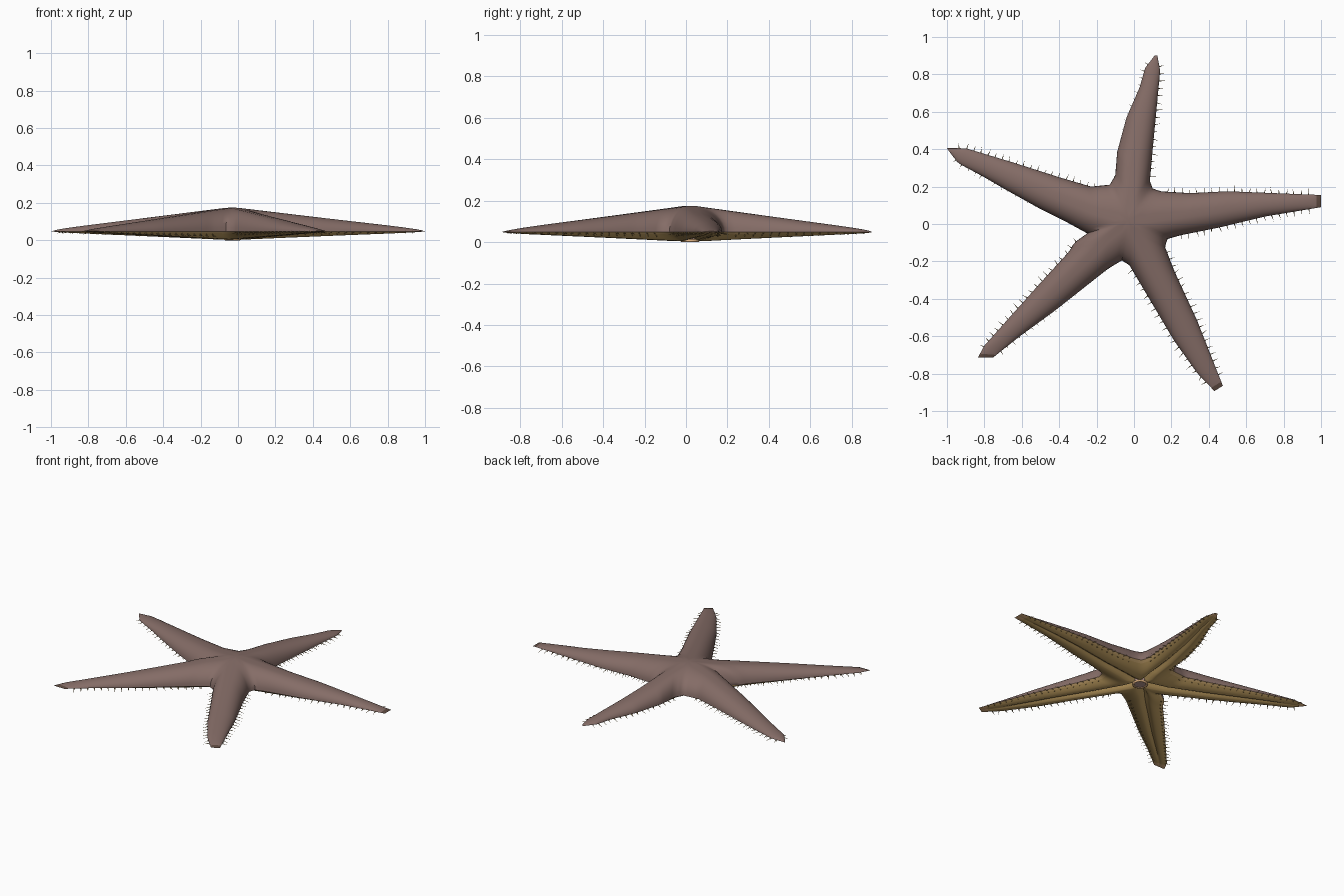
import bpy, bmesh, math, random
from mathutils import Vector

if "Cube" in bpy.data.objects:
    bpy.data.objects.remove(bpy.data.objects["Cube"])
random.seed(4)

ROWS, COLS = 36, 9
EDGE_Z, TOP_Z, LOW_Z = 0.048, 0.175, 0.004
CENTRE = Vector((-0.03, 0.02))


def material(name, rgb):
    m = bpy.data.materials.new(name)
    m.use_nodes = True
    m.diffuse_color = (*rgb, 1)
    m.node_tree.nodes["Principled BSDF"].inputs["Base Color"].default_value = (*rgb, 1)
    return m


mauve = material("mauve skin", (0.235, 0.152, 0.135))
ochre = material("ochre underside", (0.58, 0.375, 0.13))
rim_tan = material("rim tan", (0.68, 0.44, 0.18))
tip_tan = material("tip tan", (0.8, 0.48, 0.24))
tip_brown = material("tip brown", (0.11, 0.068, 0.052))
mouth_pink = material("mouth pink", (0.5, 0.33, 0.29))
spine_olive = material("spine olive", (0.3, 0.2, 0.075))

# Notches between neighbouring arms
right_front, right_back = (0.18, -0.08), (0.10, 0.19)
left_back, left_front = (-0.13, 0.21), (-0.25, -0.05)
front = (-0.065, -0.195)

# Both edges of each arm, from notch to tip corner
right_arm = (
    [right_front, (0.25, -0.06), (0.45, -0.02), (0.7, 0.04), (1, 0.09)],
    [right_back, (0.14, 0.175), (0.3, 0.165), (0.5, 0.175), (1, 0.155)])
back_arm = (
    [right_back, (0.085, 0.23), (0.1, 0.4), (0.14, 0.82), (0.125, 0.9)],
    [left_back, (-0.1, 0.26), (-0.09, 0.385), (-0.04, 0.57), (0.03, 0.73),
     (0.06, 0.835), (0.11, 0.9)])
left_arm = (
    [left_back, (-0.23, 0.2), (-0.4, 0.25), (-0.65, 0.33), (-0.9, 0.405), (-1, 0.405)],
    [left_front, (-0.36, 0.01), (-0.5, 0.08), (-0.68, 0.18), (-0.8, 0.25),
     (-0.94, 0.325), (-0.99, 0.39)])
front_left_arm = (
    [left_front, (-0.32, -0.1), (-0.345, -0.145), (-0.505, -0.32), (-0.8, -0.65), (-0.835, -0.715)],
    [front, (-0.14, -0.24), (-0.425, -0.465), (-0.61, -0.6), (-0.755, -0.715)])
front_right_arm = (
    [front, (-0.025, -0.22), (0.07, -0.38), (0.215, -0.625), (0.34, -0.8), (0.43, -0.893)],
    [right_front, (0.165, -0.12), (0.215, -0.25), (0.335, -0.51), (0.475, -0.865)])
ARMS = [right_arm, back_arm, left_arm, front_left_arm, front_right_arm]
BLUNT_ARMS = [right_arm, front_left_arm, front_right_arm]
TUCKED_ARMS = [back_arm, left_arm, front_left_arm]


def along(points, t):
    """Point at fraction t of a polyline's length."""
    pts = [Vector(p) for p in points]
    left = t * sum((b - a).length for a, b in zip(pts, pts[1:]))
    for a, b in zip(pts, pts[1:]):
        step = (b - a).length
        if left <= step:
            return a.lerp(b, left / step)
        left -= step
    return pts[-1]


def ridge(arm, t):
    """Middle line of an arm, drawn in to the body centre."""
    def middle(s):
        return (along(arm[0], s) + along(arm[1], s)) / 2
    return middle(t) + (CENTRE - middle(0)) * (1 - t) ** 3


def surface(arm, side, t, u, top):
    """Skin point: t runs to the tip, u from the middle line to the edge."""
    mid = ridge(arm, t)
    reach = min(1, (mid - CENTRE).length / (ridge(arm, 1) - CENTRE).length)
    close = math.sqrt(max(0, 1 - t ** 16))
    if top:
        z = EDGE_Z + (TOP_Z - EDGE_Z) * (1 - 0.93 * reach) * math.sqrt(max(0, 1 - u * u)) * close
    else:
        depth = (EDGE_Z - LOW_Z) * (1 - 0.9 * reach) * close
        bulge = math.sin(math.pi / 2 * min(1, (1 - u) / 0.7))
        groove = 0.6 * max(0, 1 - u / 0.25)
        z = EDGE_Z - depth * (bulge - groove)
    p = mid.lerp(along(arm[side], t), u)
    return Vector((p.x, p.y, z))


def skin_colour(arm, i, j, top):
    """Material slot by side, nearness to the tip and nearness to the edge."""
    if top:
        return 4 if arm in BLUNT_ARMS and i == ROWS - 1 else 0
    if i >= ROWS - 2:
        return 3
    return 2 if j == COLS - 1 else 1


def finish(bm, name, mats, angle=50):
    mesh = bpy.data.meshes.new(name)
    for m in mats:
        mesh.materials.append(m)
    bm.to_mesh(mesh)
    bm.free()
    ob = bpy.data.objects.new(name, mesh)
    bpy.context.collection.objects.link(ob)
    bpy.ops.object.select_all(action='DESELECT')
    ob.select_set(True)
    bpy.context.view_layer.objects.active = ob
    bpy.ops.object.shade_smooth_by_angle(angle=math.radians(angle))


# Body: every half arm is a grid above and a grid below
bm = bmesh.new()
for arm in ARMS:
    for side in (0, 1):
        for top in (True, False):
            us = [j / COLS for j in range(COLS + 1)]
            if top:
                us = [math.sin(math.pi / 2 * u) for u in us]
            grid = [[bm.verts.new(surface(arm, side, i / ROWS, u, top)) for u in us]
                    for i in range(ROWS + 1)]
            for i in range(ROWS):
                for j in range(COLS):
                    f = bm.faces.new((grid[i][j], grid[i + 1][j],
                                      grid[i + 1][j + 1], grid[i][j + 1]))
                    f.material_index = skin_colour(arm, i, j, top)
bmesh.ops.remove_doubles(bm, verts=bm.verts, dist=0.0004)
bmesh.ops.recalc_face_normals(bm, faces=bm.faces)
finish(bm, "body", [mauve, ochre, rim_tan, tip_tan, tip_brown])


def add_spine(bm, base, direction, length, radius):
    """Thin pointed spine."""
    turn = direction.to_track_quat('Z', 'Y')
    ring = [bm.verts.new(base + turn @ Vector((radius * math.cos(a), radius * math.sin(a), 0)))
            for a in (k * math.tau / 4 for k in range(4))]
    point = bm.verts.new(base + direction * length)
    for k in range(4):
        bm.faces.new((ring[k], ring[(k + 1) % 4], point))
    bm.faces.new(ring[::-1])


# Spines: a fringe along the edges and a short row just inside it below
fringe, under = bmesh.new(), bmesh.new()
for arm in ARMS:
    for side in (0, 1):
        tucked = side == 1 and arm in TUCKED_ARMS
        length = sum((Vector(b) - Vector(a)).length for a, b in zip(arm[side], arm[side][1:]))
        count = int(length / 0.042)
        for k in range(1, count):
            t = 0.05 + 0.92 * k / count
            tangent = along(arm[side], t + 0.02) - along(arm[side], t - 0.02)
            out = Vector((tangent.y, -tangent.x, 0)).normalized()
            if side:
                out = -out
            out += Vector((random.uniform(-0.25, 0.25), random.uniform(-0.25, 0.25), -0.25))
            base = surface(arm, side, t, 0.72 if tucked else 0.95, False)
            add_spine(fringe, base, out.normalized(), random.uniform(0.03, 0.042), 0.0028)
            low = Vector((out.x, out.y, -0.9)).normalized()
            add_spine(under, surface(arm, side, t, 0.82, False), low, 0.014, 0.0028)
finish(fringe, "edge_spines", [spine_olive])
finish(under, "underside_spines", [spine_olive])

# Mouth: a tan lip ring around a pink disc
bpy.ops.mesh.primitive_torus_add(major_radius=0.04, minor_radius=0.007, major_segments=24,
                                 minor_segments=8, location=(*CENTRE, 0.007))
lip = bpy.context.object
lip.name = "mouth_lip"
lip.data.materials.append(tip_tan)
bpy.ops.object.shade_smooth_by_angle(angle=math.radians(60))
bpy.ops.mesh.primitive_cylinder_add(vertices=24, radius=0.038, depth=0.03,
                                    location=(*CENTRE, 0.019))
disc = bpy.context.object
disc.name = "mouth_disc"
disc.data.materials.append(mouth_pink)
